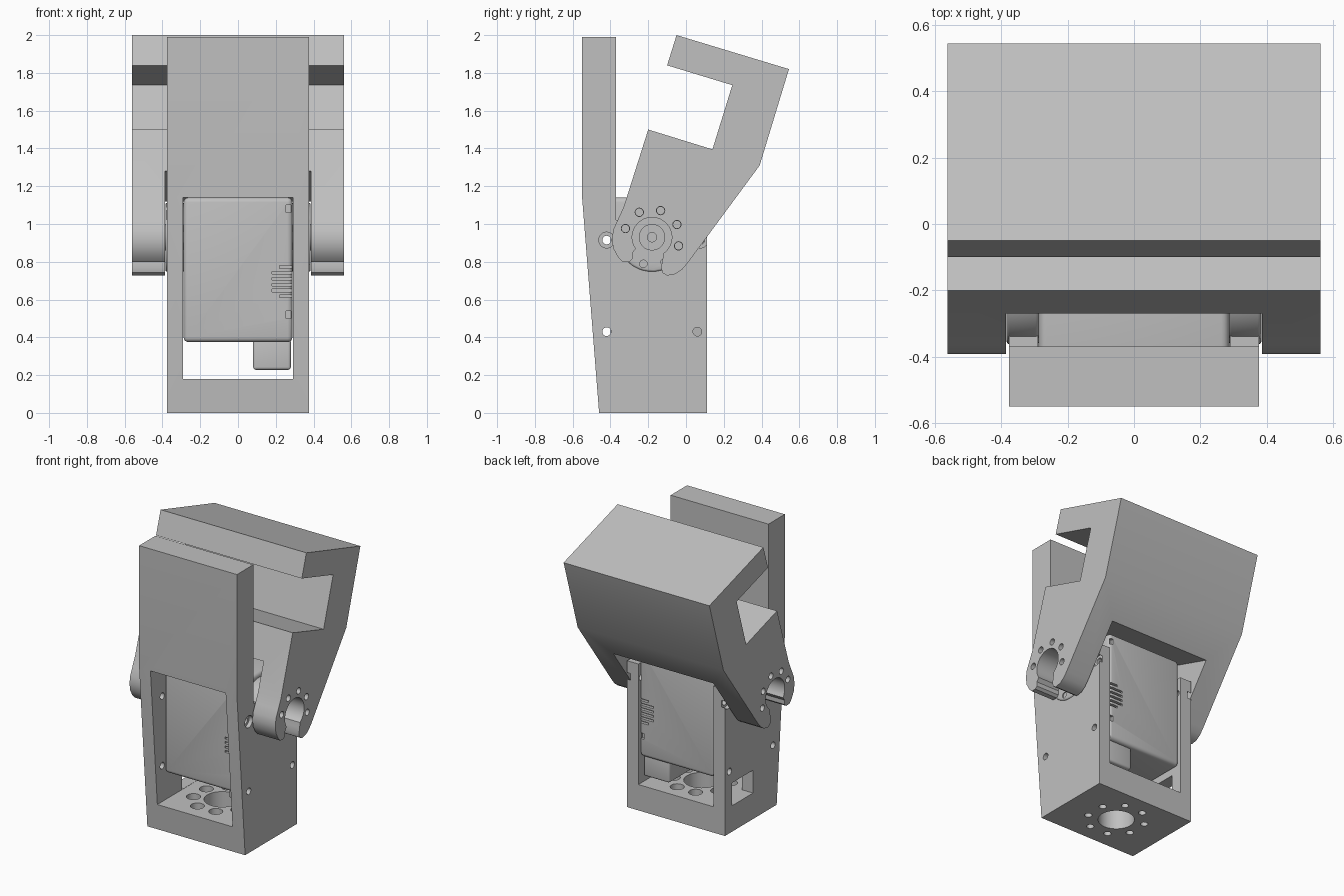
import bpy, bmesh
from math import sin, cos, radians, pi
from mathutils import Matrix

if "Cube" in bpy.data.objects:
    bpy.data.objects.remove(bpy.data.objects["Cube"])

grey = bpy.data.materials.new("plain grey")
grey.use_nodes = True
colour = (0.53, 0.53, 0.53, 1)
grey.diffuse_color = colour
grey.node_tree.nodes["Principled BSDF"].inputs["Base Color"].default_value = colour
parts = []


def finish(name, bm):
    bmesh.ops.recalc_face_normals(bm, faces=bm.faces)
    mesh = bpy.data.meshes.new(name)
    bm.to_mesh(mesh)
    bm.free()
    mesh.materials.append(grey)
    ob = bpy.data.objects.new(name, mesh)
    bpy.context.collection.objects.link(ob)
    return ob


def prism(name, pts, x0, x1):
    """Side profile of (y, z) points, extruded along x."""
    bm = bmesh.new()
    face = bm.faces.new([bm.verts.new((x0, y, z)) for y, z in pts])
    new = bmesh.ops.extrude_face_region(bm, geom=[face])["geom"]
    moved = [v for v in new if isinstance(v, bmesh.types.BMVert)]
    bmesh.ops.translate(bm, verts=moved, vec=(x1 - x0, 0, 0))
    return finish(name, bm)


def box(name, x0, x1, y0, y1, z0, z1, round_edge=0):
    bm = bmesh.new()
    place = Matrix.Translation(((x0 + x1) / 2, (y0 + y1) / 2, (z0 + z1) / 2))
    size = Matrix.Diagonal((x1 - x0, y1 - y0, z1 - z0, 1))
    bmesh.ops.create_cube(bm, size=1, matrix=place @ size)
    if round_edge:
        bmesh.ops.bevel(bm, geom=bm.edges[:], offset=round_edge, segments=4,
                        profile=0.5, affect='EDGES')
    return finish(name, bm)


def cylinder(name, centre, r, depth, axis='X', sides=32, round_edge=0):
    bm = bmesh.new()
    turn = Matrix.Rotation(pi / 2, 4, 'Y') if axis == 'X' else Matrix()
    bmesh.ops.create_cone(bm, cap_ends=True, segments=sides, radius1=r, radius2=r,
                          depth=depth, matrix=Matrix.Translation(centre) @ turn)
    if round_edge:
        rims = [e for f in bm.faces if len(f.verts) > 4 for e in f.edges]
        bmesh.ops.bevel(bm, geom=rims, offset=round_edge, segments=3,
                        profile=0.5, affect='EDGES')
    return finish(name, bm)


def cut(target, cutters):
    """Subtract every cutter, bake the result and discard the cutters."""
    for c in cutters:
        m = target.modifiers.new("cut", 'BOOLEAN')
        m.operation, m.solver, m.object = 'DIFFERENCE', 'EXACT', c
    graph = bpy.context.evaluated_depsgraph_get()
    mesh = bpy.data.meshes.new_from_object(target.evaluated_get(graph))
    target.modifiers.clear()
    target.data = mesh
    for c in cutters:
        bpy.data.objects.remove(c)
    return target


def ring(a, b, r, angles):
    return [(a + r * cos(radians(t)), b + r * sin(radians(t))) for t in angles]


PIVOT_Y, PIVOT_Z = -0.18, 0.93
BOLT_ANGLES = [-18 + 45 * i for i in range(8)]

# Housing with the fixed finger, open front to back
housing = prism("housing_and_fixed_finger", [
    (-0.46, 0), (0.11, 0), (0.11, 1.02), (-0.37, 1.02),
    (-0.37, 1.99), (-0.55, 1.99), (-0.55, 1.14)], -0.377, 0.377)
cutters = [box("window_cutter", -0.29, 0.29, -1, 1, 0.18, 1.14),
           box("side_port_cutter", -0.6, -0.2, -0.2, 0.03, 0.181, 0.34)]
# Side screw holes, the upper pair counterbored
for y, z in ((-0.42, 0.915), (0.075, 0.915), (-0.42, 0.43), (0.06, 0.43)):
    cutters.append(cylinder("screw_cutter", (0, y, z), 0.023, 2, sides=20))
    if z > 0.5:
        for s in (-1, 1):
            cutters.append(cylinder("sink_cutter", (s * 0.4, y, z), 0.042, 0.1, sides=24))
# Mounting pattern in the floor
cutters.append(cylinder("floor_cutter", (0, -0.175, 0.1), 0.115, 0.4, 'Z'))
for x, y in ring(0, -0.175, 0.185, [22.5 + 45 * i for i in range(8)]):
    cutters.append(cylinder("floor_bolt_cutter", (x, y, 0.1), 0.024, 0.4, 'Z', 16))
    cutters.append(cylinder("floor_sink_cutter", (x, y, 0.17), 0.045, 0.14, 'Z', 20))
parts.append(cut(housing, cutters))

# Motor with vents and small corner notches on front and back
motor = box("motor", -0.288, 0.288, -0.40, 0.10, 0.375, 1.14, 0.025)
cutters = []
for y in (-0.40, 0.10):
    for i in range(6):
        z = 0.61 + i * 0.031
        x0 = 0.18 if i % 5 else 0.22
        cutters.append(box("vent_cutter", x0, 0.4, y - 0.02, y + 0.02, z, z + 0.014))
    for z in (0.52, 1.08):
        cutters.append(box("notch_cutter", 0.255, 0.28, y - 0.02, y + 0.02, z - 0.02, z + 0.02))
parts.append(cut(motor, cutters))
parts.append(box("plug", 0.08, 0.28, -0.22, 0.07, 0.228, 0.39, 0.015))

# Motor horns on both sides
for side, s in (("left", 1), ("right", -1)):
    horn = cylinder(side + "_horn", (s * 0.335, PIVOT_Y, PIVOT_Z), 0.183, 0.1,
                    sides=48, round_edge=0.012)
    cutters = [cylinder("horn_bolt_cutter", (s * 0.385, y, z), 0.02, 0.04, sides=16)
               for y, z in ring(PIVOT_Y, PIVOT_Z, 0.148, BOLT_ANGLES)]
    parts.append(cut(horn, cutters))
    hub = cylinder(side + "_hub", (s * 0.385, PIVOT_Y, PIVOT_Z), 0.07, 0.03)
    parts.append(cut(hub, [cylinder("hub_cutter", (s * 0.4, PIVOT_Y, PIVOT_Z), 0.025, 0.04,
                                    sides=20)]))

# Moving jaw: hooked finger and two arms clasping the horns
jaw_profile = [(-0.05, 2.0), (0.545, 1.82), (0.39, 1.31), (0.01, 0.795),
               (-0.02, 0.76), (-0.055, 0.735), (-0.1, 0.727), (-0.125, 0.742),
               (-0.132, 0.77), (-0.124, 0.81)]
jaw_profile += ring(PIVOT_Y, PIVOT_Z, 0.105, range(-55, 216, 10))
jaw_profile += [(-0.284, 0.845), (-0.284, 0.815), (-0.3, 0.8), (-0.335, 0.8),
                (-0.36, 0.825), (-0.385, 0.87), (-0.392, 0.92), (-0.385, 0.97),
                (-0.36, 1.025), (-0.33, 1.09), (-0.2, 1.5), (0.14, 1.395),
                (0.245, 1.735), (-0.1, 1.84)]
jaw = prism("moving_jaw", jaw_profile, -0.562, 0.562)
cutters = [prism("arm_gap_cutter", [(-0.46, 1.34), (0.685, 0.983), (0.685, 0.4),
                                    (-0.46, 0.4)], -0.386, 0.386)]
for y, z in ring(PIVOT_Y, PIVOT_Z, 0.148, BOLT_ANGLES[:5]):
    cutters += [cylinder("arm_bolt_cutter", (s * 0.48, y, z), 0.022, 0.3, sides=20)
                for s in (-1, 1)]
parts.append(cut(jaw, cutters))

# Smooth rounded surfaces, keep edges crisp
bpy.ops.object.select_all(action='DESELECT')
for ob in parts:
    ob.select_set(True)
bpy.context.view_layer.objects.active = parts[0]
bpy.ops.object.shade_smooth_by_angle(angle=radians(30))
